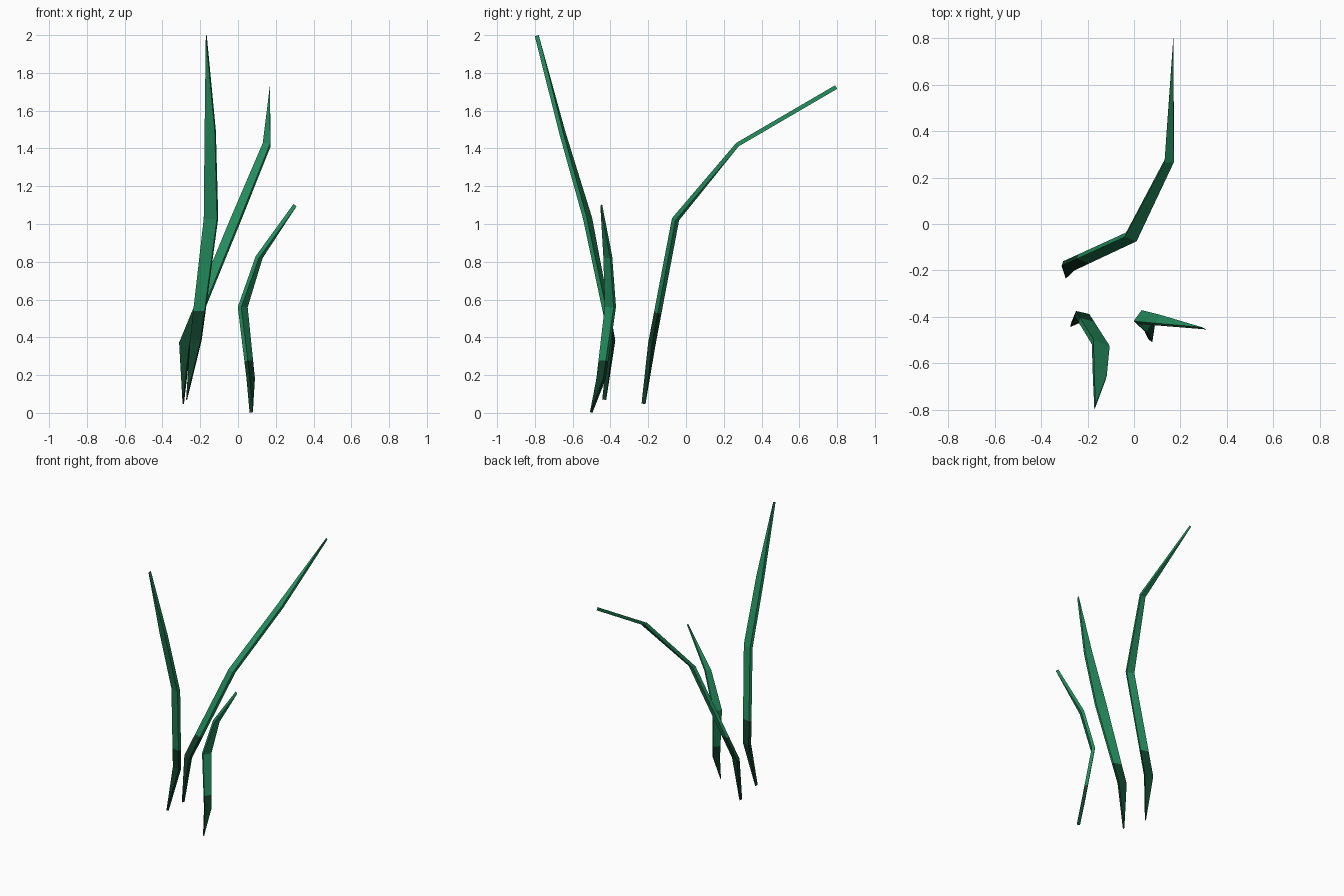
import bpy, bmesh

if "Cube" in bpy.data.objects:
    bpy.data.objects.remove(bpy.data.objects["Cube"])


def material(name, colour):
    m = bpy.data.materials.new(name)
    m.diffuse_color = (*colour, 1)
    m.use_nodes = True
    m.node_tree.nodes["Principled BSDF"].inputs["Base Color"].default_value = m.diffuse_color
    return m


GREEN = material("leaf green", (0.018, 0.27, 0.112))
DARK = material("dark base green", (0.005, 0.05, 0.022))


def blade(name, base, rows, tip, colour_z, thickness=0.022):
    """Flat tapering strip: rows are (z, left x, left y, right x, right y)."""
    bm = bmesh.new()
    b, t = bm.verts.new(base), bm.verts.new(tip)
    pairs = [(bm.verts.new((lx, ly, z)), bm.verts.new((rx, ry, z)))
             for z, lx, ly, rx, ry in rows]
    bm.faces.new((b, pairs[0][1], pairs[0][0]))
    for (l0, r0), (l1, r1) in zip(pairs, pairs[1:]):
        bm.faces.new((l0, r0, r1, l1))
    bm.faces.new((pairs[-1][0], pairs[-1][1], t))
    # cut where the dark base ends
    bmesh.ops.bisect_plane(bm, geom=bm.verts[:] + bm.edges[:] + bm.faces[:],
                           plane_co=(0, 0, colour_z), plane_no=(0, 0, 1))
    for f in bm.faces:
        f.material_index = int(f.calc_center_median().z < colour_z)
    mesh = bpy.data.meshes.new(name)
    bm.to_mesh(mesh)
    bm.free()
    mesh.materials.append(GREEN)
    mesh.materials.append(DARK)
    ob = bpy.data.objects.new(name, mesh)
    bpy.context.collection.objects.link(ob)
    mod = ob.modifiers.new("thickness", 'SOLIDIFY')
    mod.thickness = thickness
    mod.offset = 0
    mod.use_even_offset = True
    return ob


# tall blade leaning forward
blade("tall_blade", (-0.272, -0.433, 0.07),
      [(0.385, -0.252, -0.385, -0.195, -0.398),
       (1.03, -0.178, -0.507, -0.108, -0.535),
       (1.49, -0.174, -0.65, -0.12, -0.663)],
      (-0.168, -0.79, 1.997), 0.54)

# blade arching backwards
blade("arched_blade", (-0.29, -0.225, 0.048),
      [(0.37, -0.308, -0.17, -0.253, -0.19),
       (1.025, -0.037, -0.046, 0.014, -0.065),
       (1.42, 0.132, 0.272, 0.172, 0.272)],
      (0.169, 0.795, 1.725), 0.53)

# short blade bending sideways
blade("short_blade", (0.07, -0.502, 0.002),
      [(0.18, 0.054, -0.468, 0.081, -0.432),
       (0.56, 0.008, -0.424, 0.042, -0.377),
       (0.825, 0.102, -0.432, 0.122, -0.396)],
      (0.302, -0.449, 1.1), 0.275)
